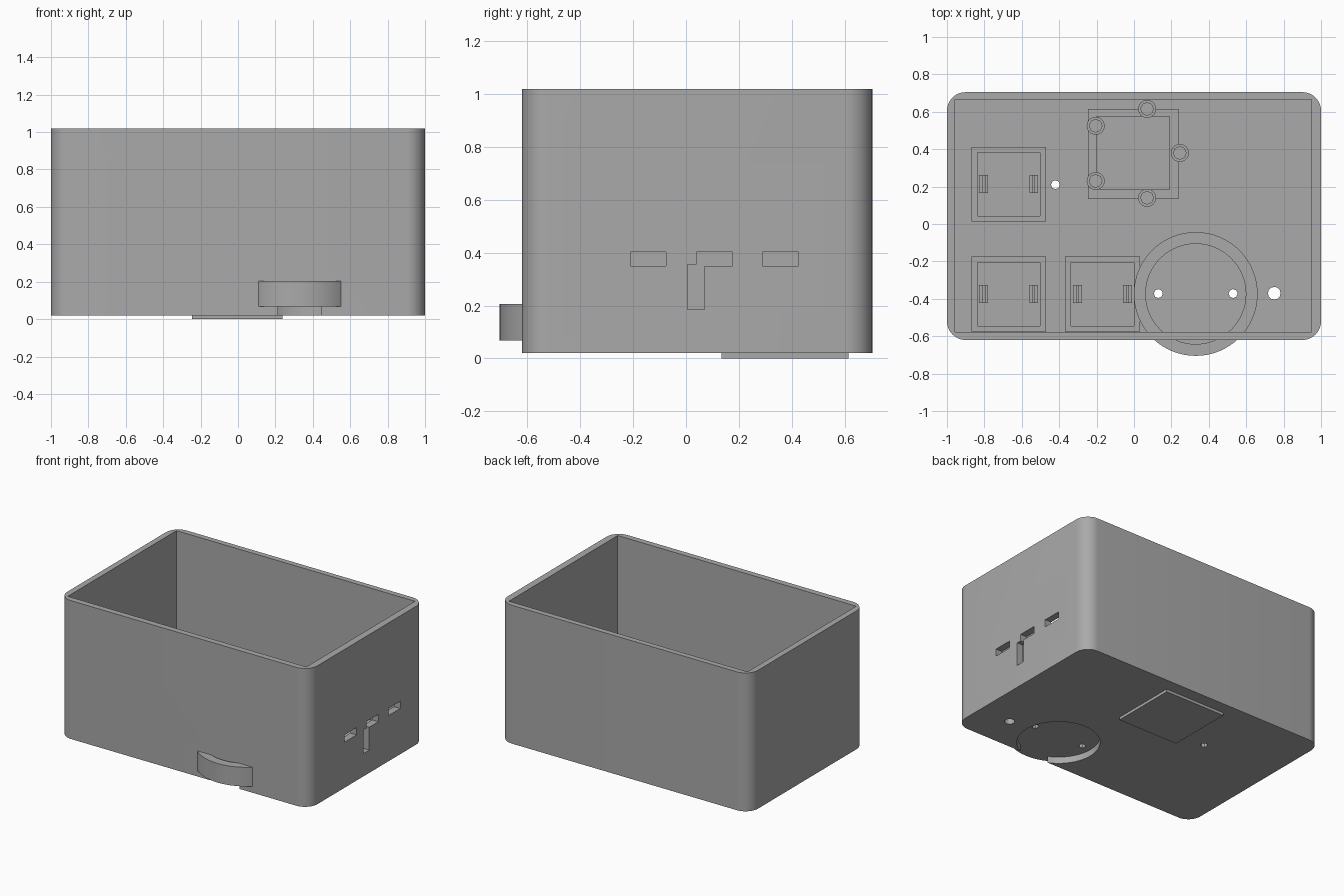
import bpy, bmesh, math
from mathutils import Vector

if "Cube" in bpy.data.objects:
    bpy.data.objects.remove(bpy.data.objects["Cube"])

GREY = bpy.data.materials.new("plain grey")
GREY.diffuse_color = (0.4, 0.4, 0.4, 1)
GREY.use_nodes = True
GREY.node_tree.nodes["Principled BSDF"].inputs["Base Color"].default_value = GREY.diffuse_color
FLOOR = 0.067  # top of the case floor


def prism(name, pts, z0, z1):
    """Extrude a closed outline from z0 to z1."""
    bm = bmesh.new()
    f = bm.faces.new([bm.verts.new((x, y, z0)) for x, y in pts])
    r = bmesh.ops.extrude_face_region(bm, geom=[f])
    bmesh.ops.translate(bm, vec=(0, 0, z1 - z0),
                        verts=[v for v in r["geom"] if isinstance(v, bmesh.types.BMVert)])
    bmesh.ops.recalc_face_normals(bm, faces=bm.faces[:])
    me = bpy.data.meshes.new(name)
    bm.to_mesh(me)
    bm.free()
    me.materials.append(GREY)
    ob = bpy.data.objects.new(name, me)
    bpy.context.collection.objects.link(ob)
    return ob


def block(name, x0, x1, y0, y1, z0, z1):
    return prism(name, [(x0, y0), (x1, y0), (x1, y1), (x0, y1)], z0, z1)


def disc(name, x, y, r, z0, z1, n=64):
    a = [2 * math.pi * i / n for i in range(n)]
    return prism(name, [(x + r * math.cos(t), y + r * math.sin(t)) for t in a], z0, z1)


def rounded(name, x0, x1, y0, y1, r, z0, z1, n=10):
    pts = []
    for k, (cx, cy) in enumerate([(x1 - r, y1 - r), (x0 + r, y1 - r),
                                  (x0 + r, y0 + r), (x1 - r, y0 + r)]):
        for i in range(n + 1):
            t = math.pi / 2 * (k + i / n)
            pts.append((cx + r * math.cos(t), cy + r * math.sin(t)))
    return prism(name, pts, z0, z1)


def cut(ob, *cutters):
    """Subtract the cutters, then remove them."""
    bpy.context.view_layer.objects.active = ob
    for c in cutters:
        m = ob.modifiers.new("cut", "BOOLEAN")
        m.operation, m.solver, m.object = "DIFFERENCE", "EXACT", c
        bpy.ops.object.modifier_apply(modifier=m.name)
        bpy.data.objects.remove(c)
    return ob


def smooth(ob):
    bpy.ops.object.select_all(action="DESELECT")
    ob.select_set(True)
    bpy.context.view_layer.objects.active = ob
    bpy.ops.object.shade_smooth_by_angle(angle=math.radians(30))


def pin_holes():
    return [disc("hole", x, -0.372, 0.024, -0.1, 0.4, 8) for x in (0.13, 0.53)]


# open case with round outer corners and square inner ones
case = rounded("case", -1, 1, -0.62, 0.705, 0.1, 0.02, 1.02)
cut(case, block("cavity", -0.957, 0.95, -0.577, 0.665, FLOOR, 1.2))

# slots in the right wall, one of them L-shaped
for y0, y1, z0, z1 in [(-0.21, -0.075, 0.35, 0.403), (0.04, 0.175, 0.35, 0.403),
                       (0.29, 0.425, 0.35, 0.403), (0.005, 0.07, 0.185, 0.355)]:
    cut(case, block("slot", 0.9, 1.1, y0, y1, z0, z1))

# floor openings: round recess, screw holes and the square well
cut(case, disc("recess", 0.33, -0.374, 0.272, -0.1, FLOOR + 0.002),
    disc("hole", 0.75, -0.37, 0.034, -0.1, 0.2, 12),
    disc("hole", -0.42, 0.21, 0.024, -0.1, 0.2, 8),
    block("well", -0.2, 0.19, 0.185, 0.575, -0.1, 0.2))
smooth(case)

# round cup that pokes out through the front wall
cup = disc("round_cup", 0.33, -0.374, 0.331, FLOOR, 0.205)
cut(cup, disc("hollow", 0.33, -0.374, 0.268, 0.11, 0.4), *pin_holes())
smooth(cup)

# square tray: low plate under the floor with a rim above it
tray = block("square_tray", -0.245, 0.237, 0.135, 0.615, 0, 0.11)
cut(tray, block("tray_hollow", -0.2, 0.19, 0.185, 0.575, 0.03, 0.3))

# hollow posts around the tray
for x, y in [(0.07, 0.615), (-0.205, 0.525), (0.245, 0.38), (-0.205, 0.23), (0.07, 0.14)]:
    post = disc("post", x, y, 0.048, FLOOR - 0.02, 0.16, 24)
    cut(post, disc("post_hole", x, y, 0.034, 0.11, 0.3, 8))
    smooth(post)

# three square socket frames with a clip on each side
for cx, cy in [(-0.67, 0.213), (-0.67, -0.375), (-0.168, -0.375)]:
    frame = block("socket_frame", cx - 0.2, cx + 0.2, cy - 0.2, cy + 0.2, FLOOR - 0.02, 0.14)
    cut(frame, block("opening", cx - 0.168, cx + 0.168, cy - 0.17, cy + 0.17, FLOOR, 0.3))
    for s in (-1, 1):
        xs = sorted((cx + s * 0.11, cx + s * 0.158))
        block("clip", xs[0], xs[1], cy - 0.048, cy + 0.048, FLOOR - 0.01, 0.11)
        xs = sorted((cx + s * 0.125, cx + s * 0.14))
        block("clip_ridge", xs[0], xs[1], cy - 0.048, cy + 0.048, 0.1, 0.125)
